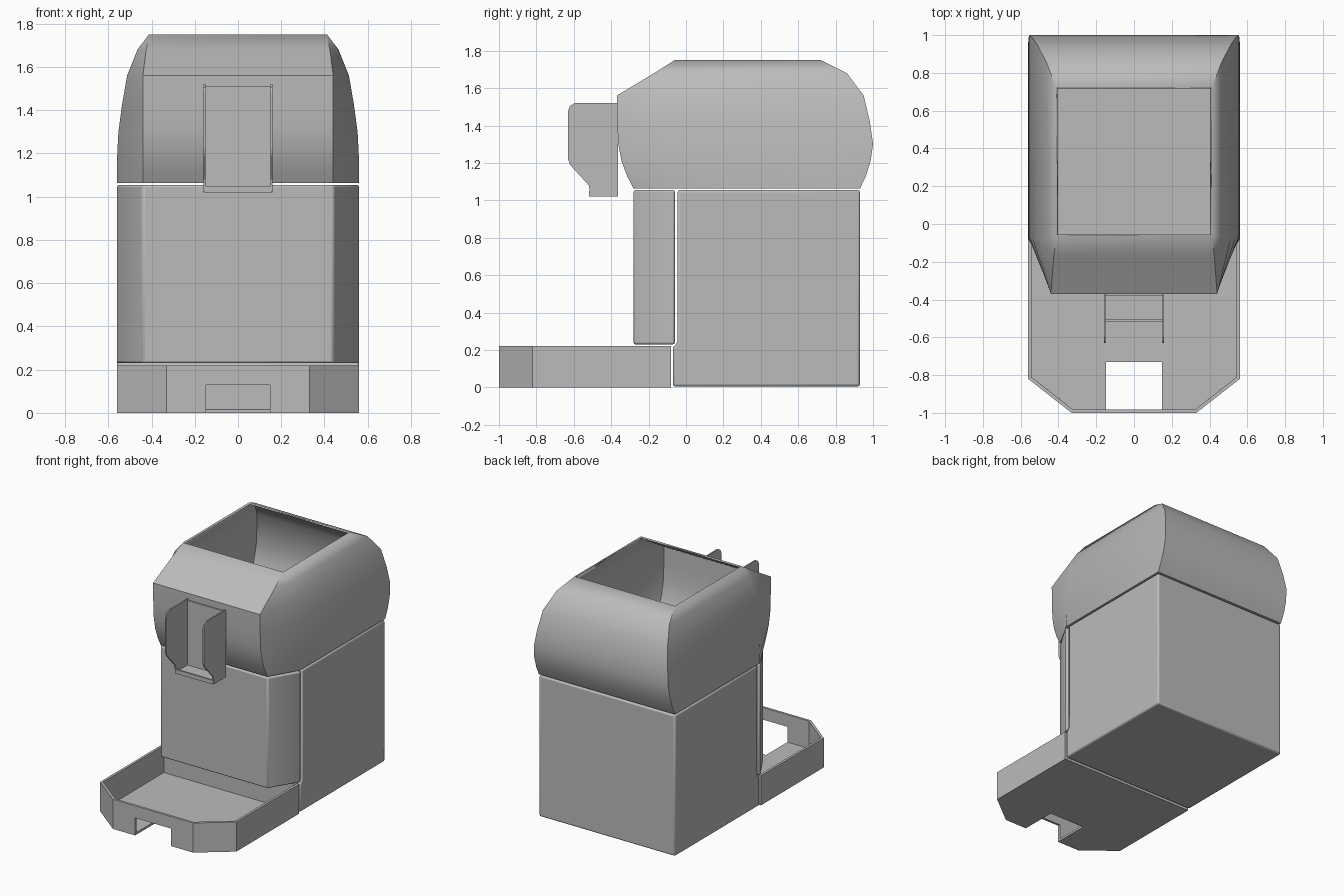
import bpy
import bmesh
import math

cube = bpy.data.objects.get("Cube")
if cube:
    bpy.data.objects.remove(cube, do_unlink=True)

GREY = (0.5, 0.5, 0.5, 1)
grey = bpy.data.materials.new("plain grey")
grey.use_nodes = True
grey.diffuse_color = GREY
grey.node_tree.nodes["Principled BSDF"].inputs["Base Color"].default_value = GREY


def finish(name, bm):
    bmesh.ops.recalc_face_normals(bm, faces=bm.faces)
    mesh = bpy.data.meshes.new(name)
    bm.to_mesh(mesh)
    bm.free()
    mesh.materials.append(grey)
    ob = bpy.data.objects.new(name, mesh)
    bpy.context.collection.objects.link(ob)
    return ob


def loft(name, rings, cap_top=True):
    """Skin closed rings of points; the first ring is always capped."""
    bm = bmesh.new()
    loops = [[bm.verts.new(p) for p in ring] for ring in rings]
    for a, b in zip(loops, loops[1:]):
        for i in range(len(a)):
            j = (i + 1) % len(a)
            bm.faces.new((a[i], a[j], b[j], b[i]))
    bm.faces.new(loops[0][::-1])
    if cap_top:
        bm.faces.new(loops[-1])
    return finish(name, bm)


def upright(name, outline, z0, z1, cap_top=True):
    return loft(name, [[(x, y, z) for x, y in outline] for z in (z0, z1)], cap_top)


def sideways(name, profile, x0, x1):
    return loft(name, [[(x, y, z) for y, z in profile] for x in (x0, x1)])


def mirrored(half):
    """Complete a right-hand outline with its mirror image."""
    return half + [(-x, y) for x, y in reversed(half)]


def solidify(ob, thickness):
    mod = ob.modifiers.new("wall", "SOLIDIFY")
    mod.thickness = thickness
    mod.offset = -1
    mod.use_even_offset = True


def bevel(ob, width):
    mod = ob.modifiers.new("soft edges", "BEVEL")
    mod.width = width
    mod.segments = 2
    mod.limit_method = "ANGLE"
    mod.angle_limit = math.radians(35)


def smooth(ob):
    bpy.ops.object.select_all(action="DESELECT")
    ob.select_set(True)
    bpy.context.view_layer.objects.active = ob
    bpy.ops.object.shade_smooth_by_angle(angle=math.radians(32))


# Main body, stepped back behind the front panel
body = sideways("body", [(-0.07, 0.005), (0.93, 0.005), (0.93, 1.055), (-0.045, 1.055),
                         (-0.045, 0.24), (-0.07, 0.215)], -0.56, 0.56)
bevel(body, 0.012)
smooth(body)

# Front panel with slanted sides
panel = upright("front_panel", mirrored([(0.44, -0.28), (0.56, -0.08), (0.56, -0.06)]),
                0.23, 1.055)
bevel(panel, 0.01)
smooth(panel)

# Hopper: z, front y, back y, front half width, side half width, y where the sides begin
SECTIONS = [
    (1.063, -0.28, 0.93, 0.44, 0.56, -0.07),
    (1.13, -0.315, 0.962, 0.44, 0.56, -0.07),
    (1.21, -0.345, 0.987, 0.44, 0.558, -0.07),
    (1.3, -0.362, 1.0, 0.44, 0.553, -0.07),
    (1.42, -0.368, 0.983, 0.44, 0.537, -0.075),
    (1.56, -0.37, 0.95, 0.44, 0.513, -0.08),
    (1.68, -0.17, 0.86, 0.425, 0.465, -0.075),
    (1.75, -0.06, 0.72, 0.41, 0.412, -0.055),
]
hopper = loft("hopper", [[(x, y, z) for x, y in mirrored([(xf, yf), (xs, ym), (xs, yb)])]
                         for z, yf, yb, xf, xs, ym in SECTIONS], cap_top=False)
solidify(hopper, 0.012)
smooth(hopper)

# Catch tray with a notch through the front wall and floor
tray = upright("tray", mirrored([(0.33, -1), (0.56, -0.82), (0.56, -0.08)]),
               0, 0.22, cap_top=False)
solidify(tray, 0.018)
cutter = sideways("notch_cutter", [(-1.1, -0.1), (-0.73, -0.1), (-0.73, 0.13), (-1.1, 0.13)],
                  -0.147, 0.147)
cutter.hide_render = True
cutter.hide_viewport = True
notch = tray.modifiers.new("notch", "BOOLEAN")
notch.operation = "DIFFERENCE"
notch.solver = "EXACT"
notch.object = cutter

# Spout: two side fins joined by a back plate, a floor and a low lip
FIN = [(-0.37, 1.02), (-0.51, 1.02), (-0.52, 1.08), (-0.62, 1.19), (-0.63, 1.22),
       (-0.63, 1.48), (-0.62, 1.505), (-0.595, 1.52), (-0.37, 1.52)]
for side, x in (("right", -0.16), ("left", 0.15)):
    sideways("spout_fin_" + side, FIN, x, x + 0.01)


def box(y0, y1, z0, z1):
    return [(y0, z0), (y1, z0), (y1, z1), (y0, z1)]


for name, profile in (("spout_back", box(-0.378, -0.364, 1.02, 1.51)),
                      ("spout_floor", box(-0.51, -0.37, 1.02, 1.03)),
                      ("spout_lip", box(-0.518, -0.505, 1.02, 1.05))):
    sideways(name, profile, -0.155, 0.155)
